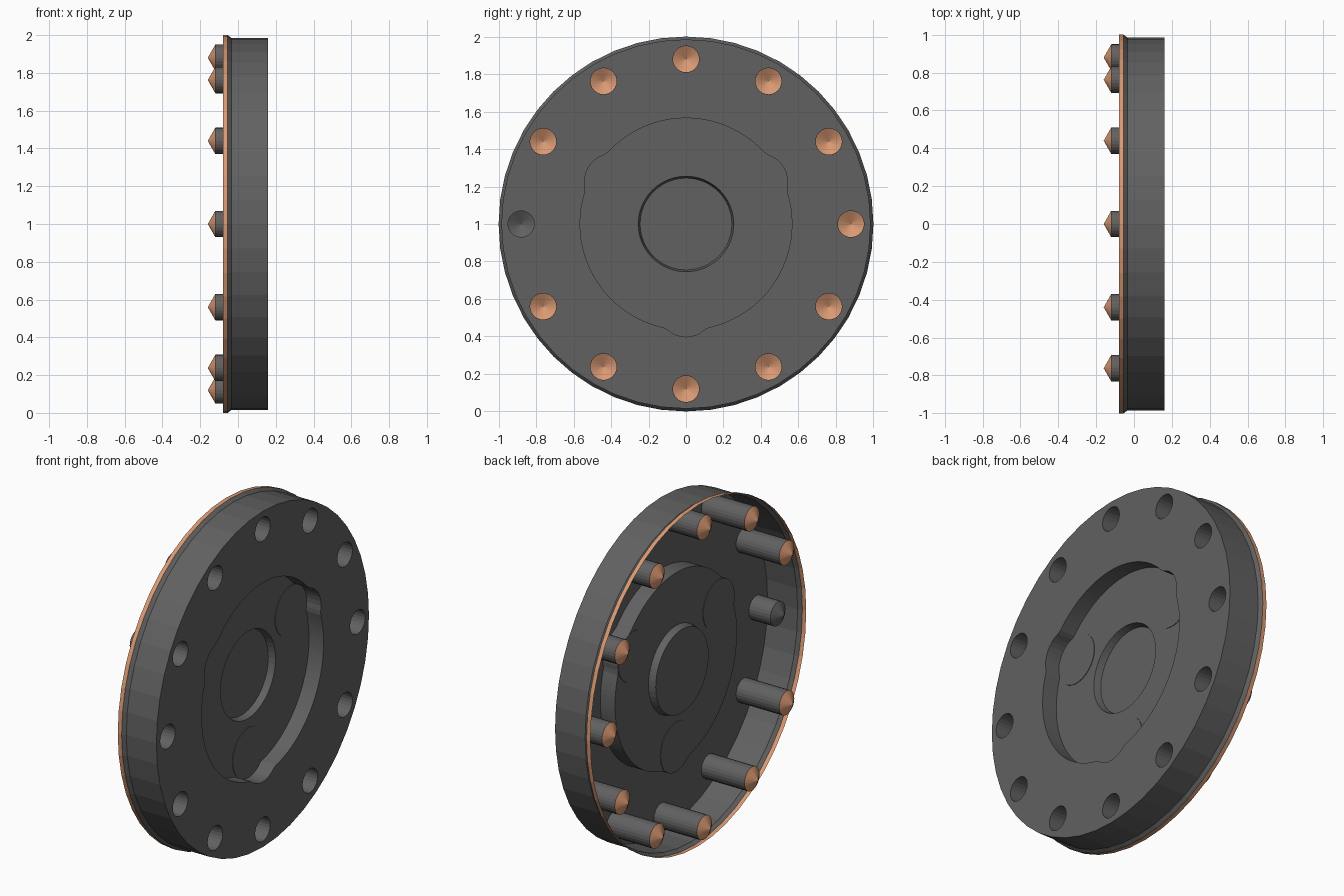
import bpy, bmesh
from math import sin, cos, pi, radians, sqrt
from mathutils import Vector

cube = bpy.data.objects.get("Cube")
if cube:
    bpy.data.objects.remove(cube)


def material(name, rgb):
    m = bpy.data.materials.new(name)
    m.use_nodes = True
    m.diffuse_color = (*rgb, 1)
    m.node_tree.nodes["Principled BSDF"].inputs["Base Color"].default_value = (*rgb, 1)
    return m


GREY = material("dark grey", (0.12, 0.12, 0.12))
COPPER = material("copper orange", (0.70, 0.32, 0.17))

SIDES = 48
PIN_SIDES = 24
PIN_R, PIN_CIRCLE = 0.07, 0.88
LOBE_R, LOBE_D = 0.147, 0.455
LOBE_ANGLES = [radians(a) for a in (30, 150, 270)]
POCKET_R = 0.565
FACE_X, FLOOR_X, WELL_X = 0.16, 0.065, 0.025


def loop(bm, x, radius, n, centre=(0, 0)):
    """Closed loop of edges around the x axis; radius may depend on the angle."""
    verts = []
    for i in range(n):
        a = 2 * pi * i / n
        r = radius(a) if callable(radius) else radius
        verts.append(bm.verts.new((x, centre[0] + r * cos(a), 1 + centre[1] + r * sin(a))))
    return verts


def edges_of(bm, verts):
    out = []
    for a, b in zip(verts, verts[1:] + verts[:1]):
        out.append(bm.edges.get((a, b)) or bm.edges.new((a, b)))
    return out


def wall(bm, a, b, mat=0):
    n = len(a)
    for i in range(n):
        j = (i + 1) % n
        bm.faces.new((a[i], a[j], b[j], b[i])).material_index = mat


def plate(bm, loops):
    """Flat face with an outer loop and holes."""
    edges = [e for l in loops for e in edges_of(bm, l)]
    bmesh.ops.triangle_fill(bm, edges=edges, use_beauty=True, normal=(1, 0, 0))


def finish(bm, name):
    mesh = bpy.data.meshes.new(name)
    bm.to_mesh(mesh)
    bm.free()
    mesh.materials.append(GREY)
    mesh.materials.append(COPPER)
    ob = bpy.data.objects.new(name, mesh)
    bpy.context.collection.objects.link(ob)
    return ob


def polar(r, a):
    return (r * cos(a), r * sin(a))


def pocket_radius(a):
    """Round pocket widened by three lobes."""
    r = POCKET_R
    for c in LOBE_ANGLES:
        s = LOBE_R ** 2 - (LOBE_D * sin(a - c)) ** 2
        if s > 0 and cos(a - c) > 0:
            r = max(r, LOBE_D * cos(a - c) + sqrt(s))
    return r


pin_angles = [2 * pi * i / 12 for i in range(12)]

# Housing: front plate, outer wall, flared copper rim, pocket and centre well
bm = bmesh.new()
outer = loop(bm, FACE_X, 0.985, SIDES)
pocket = loop(bm, FACE_X, pocket_radius, SIDES * 3)
holes = [loop(bm, FACE_X, PIN_R, PIN_SIDES, polar(PIN_CIRCLE, a)) for a in pin_angles]
plate(bm, [outer, pocket] + holes)

previous = outer
for x, r, mat in ((-0.035, 0.985, 0), (-0.055, 1.0, 0), (-0.08, 1.0, 1)):
    ring = loop(bm, x, r, SIDES)
    wall(bm, previous, ring, mat)
    previous = ring

floor = loop(bm, FLOOR_X, pocket_radius, SIDES * 3)
wall(bm, pocket, floor)
well_top = loop(bm, FLOOR_X, 0.255, SIDES)
plate(bm, [floor, well_top])
well_floor = loop(bm, WELL_X, 0.245, SIDES)
wall(bm, well_top, well_floor)
bm.faces.new(well_floor)
bmesh.ops.recalc_face_normals(bm, faces=bm.faces)
front = max(bm.faces, key=lambda f: f.calc_center_median().x)
if front.normal.x < 0:
    bmesh.ops.reverse_faces(bm, faces=bm.faces)
finish(bm, "housing")

# Thin round pads on the pocket floor at each lobe
for i, a in enumerate(LOBE_ANGLES):
    bm = bmesh.new()
    c = polar(LOBE_D, a)
    top = loop(bm, FLOOR_X + 0.003, LOBE_R - 0.001, 36, c)
    bottom = loop(bm, FLOOR_X - 0.003, LOBE_R - 0.001, 36, c)
    wall(bm, top, bottom)
    bm.faces.new(top)
    bm.faces.new(bottom)
    bmesh.ops.recalc_face_normals(bm, faces=bm.faces)
    finish(bm, f"lobe_pad_{i + 1}")

# Hollow pins with conical tips; the one at -y is short and all grey
for i, a in enumerate(pin_angles):
    short = i == 6
    end = 0.02 if short else -0.12
    c = polar(PIN_CIRCLE, a)
    bm = bmesh.new()
    mouth = loop(bm, FACE_X, PIN_R, PIN_SIDES, c)
    neck = loop(bm, end, PIN_R, PIN_SIDES, c)
    wall(bm, mouth, neck)
    tip = bm.verts.new(Vector((end - 0.04, c[0], 1 + c[1])))
    for j in range(PIN_SIDES):
        f = bm.faces.new((neck[j], neck[(j + 1) % PIN_SIDES], tip))
        f.material_index = 0 if short else 1
    bmesh.ops.recalc_face_normals(bm, faces=bm.faces)
    finish(bm, "short_pin" if short else f"pin_{i + 1}")
